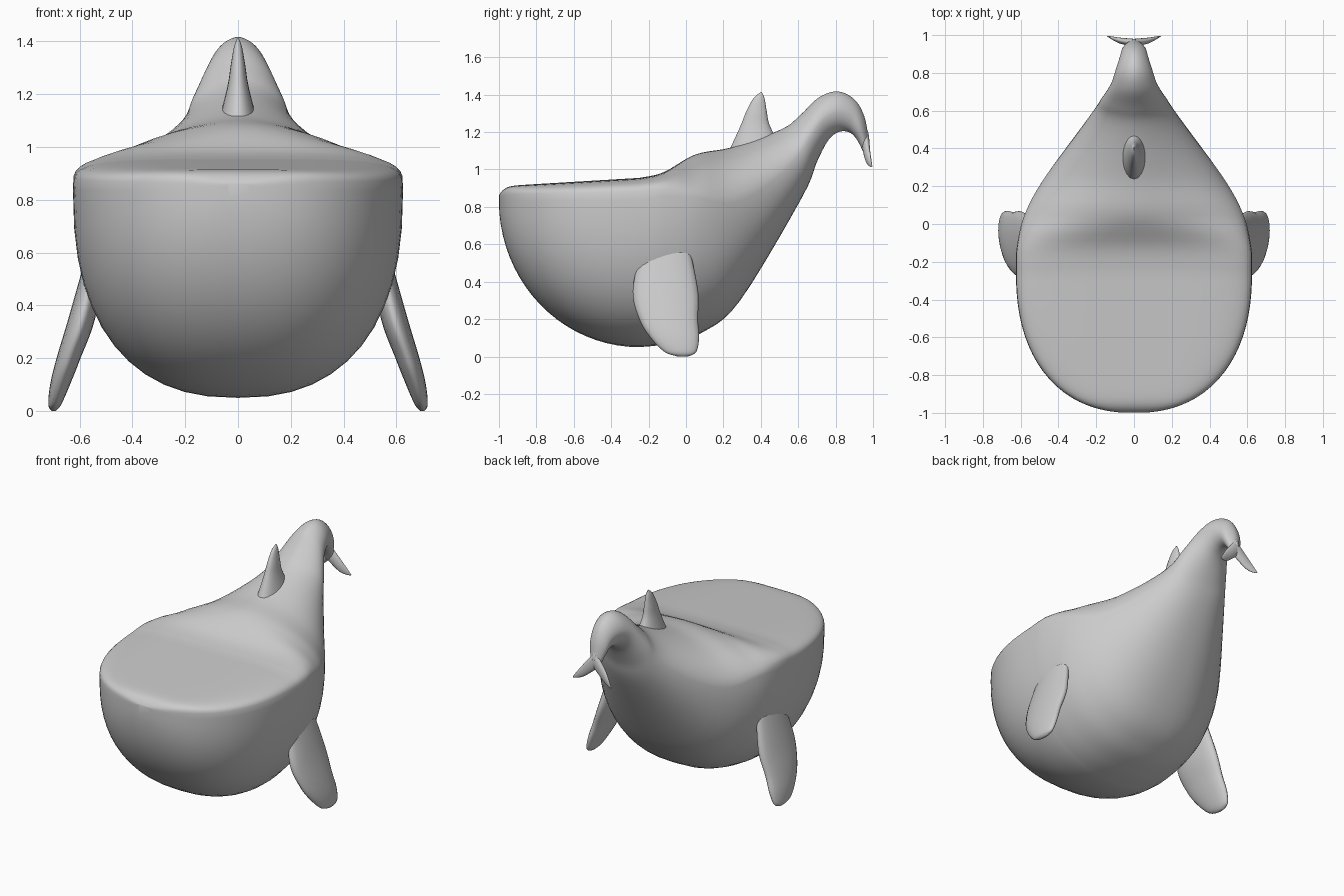
import bpy, bmesh, math
from mathutils import Vector

if "Cube" in bpy.data.objects:
    bpy.data.objects.remove(bpy.data.objects["Cube"])


def smooth_rows(rows, steps):
    """Catmull-Rom interpolation of rows of section parameters."""
    out = []
    for i in range(len(rows) - 1):
        a, b = rows[max(i - 1, 0)], rows[i]
        c, d = rows[i + 1], rows[min(i + 2, len(rows) - 1)]
        for s in range(steps):
            t = s / steps
            out.append([0.5 * (2 * q + (r - p) * t + (2 * p - 5 * q + 4 * r - u) * t * t
                               + (3 * q - p - 3 * r + u) * t ** 3)
                        for p, q, r, u in zip(a, b, c, d)])
    return out + [list(rows[-1])]


def loft(name, rings):
    """Skin closed rings of points and cap both ends."""
    bm = bmesh.new()
    vs = [[bm.verts.new(p) for p in ring] for ring in rings]
    n = len(vs[0])
    for a, b in zip(vs, vs[1:]):
        for i in range(n):
            j = (i + 1) % n
            bm.faces.new((a[i], a[j], b[j], b[i]))
    bm.faces.new(vs[0])
    bm.faces.new(vs[-1])
    bmesh.ops.recalc_face_normals(bm, faces=bm.faces)
    for f in bm.faces:
        f.smooth = True
    me = bpy.data.meshes.new(name)
    bm.to_mesh(me)
    bm.free()
    ob = bpy.data.objects.new(name, me)
    bpy.context.collection.objects.link(ob)
    return ob


def power(v, e):
    return math.copysign(abs(v) ** e, v)


def body_ring(ty, tz, by, bz, w, f, n=48):
    """Superelliptic section between a top and a bottom point; the deck in front is flatter."""
    k = min(max((0.05 - ty) / 0.3, 0), 1)
    e_up = 1.75 + 2.75 * k * k * (3 - 2 * k)
    e_low = 2 + 0.4 * min(max(1 - ty, 0), 1)
    top, bot = Vector((0, ty, tz)), Vector((0, by, bz))
    mid = bot.lerp(top, f)
    pts = []
    for i in range(n):
        a = 2 * math.pi * i / n
        c, s = math.cos(a), math.sin(a)
        e, end = (2 / e_up, top) if s > 0 else (2 / e_low, bot)
        pts.append(mid + (end - mid) * abs(s) ** e + Vector((power(c, e) * w, 0, 0)))
    return pts


def blade(name, rows, ratio, chord, thick, side=1, n=20):
    """Flat fin: rows are centre (x, y, z) and half chord."""
    rings = []
    for x, y, z, h in smooth_rows(rows, 5):
        ring = []
        for i in range(n):
            a = 2 * math.pi * i / n
            p = Vector((x, y, z)) + h * (chord * math.cos(a) + thick * ratio * math.sin(a))
            p.x *= side
            ring.append(p)
        rings.append(ring)
    return loft(name, rings)


# Front bowl: elliptical in plan and in profile, under a nearly flat deck
rings = []
steps = 20
for i in range(steps):
    u = math.sin(math.pi / 2 * (1 - i / steps)) * 0.999
    y = -0.25 - 0.75 * u
    top = 0.955 - 0.045 * u - 0.05 * u ** 30
    bot = 0.83 - 0.78 * math.sqrt(1 - u * u)
    rings.append(body_ring(y, top, y, bot, 0.625 * (1 - u ** 2.3) ** 0.435,
                           (0.835 - bot) / (top - bot)))

# Rising back and curled tail: top y, z, bottom y, z, half width
back = [
    (-.25, .955, -.25, .05, .625),
    (-.12, .985, -.10, .068, .62),
    (.05, 1.08, .09, .13, .575),
    (.25, 1.12, .29, .30, .46),
    (.51, 1.215, .62, .85, .235),
    (.61, 1.29, .70, 1.04, .175),
    (.71, 1.385, .76, 1.155, .125),
    (.81, 1.417, .815, 1.2, .098),
    (.90, 1.375, .87, 1.2, .075),
    (.953, 1.285, .91, 1.165, .06),
    (.978, 1.16, .945, 1.1, .03)]
for r in smooth_rows(back, 5):
    rings.append(body_ring(*r, min(max(0.79 - 0.6 * r[0], 0.5), 0.867)))
loft("body", rings)

X, Y, Z = Vector((1, 0, 0)), Vector((0, 1, 0)), Vector((0, 0, 1))

# Back fin
blade("back_fin", [
    (0, .375, 1.1, .145),
    (0, .37, 1.23, .08),
    (0, .377, 1.31, .055),
    (0, .39, 1.38, .03),
    (0, .402, 1.413, .004)], 0.5, Y, X)

# Side flippers and tail flukes
for side, label in ((1, "right"), (-1, "left")):
    blade("flipper_" + label, [
        (.54, -.11, .58, .13),
        (.592, -.11, .35, .175),
        (.642, -.093, .20, .157),
        (.674, -.06, .10, .130),
        (.694, -.03, .025, .085),
        (.698, -.018, .001, .03)], 0.29, Y, X, side)
    blade("tail_fluke_" + label, [
        (-.01, .958, 1.16, .06),
        (.07, .97, 1.08, .045),
        (.115, .984, 1.04, .024),
        (.143, .995, 1.018, .003)], 0.36, Z, Y, side)
